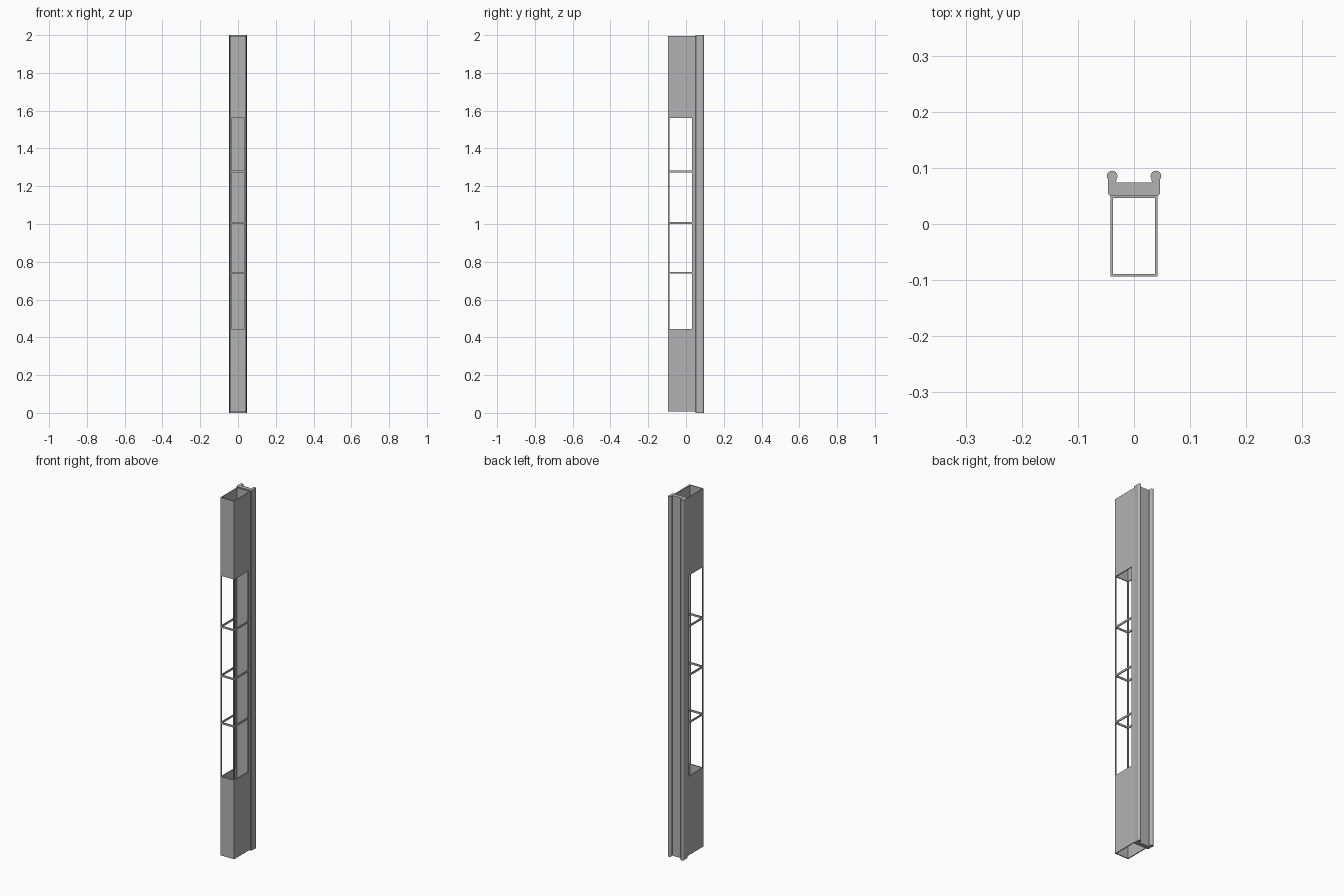
import bpy, bmesh
from math import sin, cos, radians

cube = bpy.data.objects.get("Cube")
if cube:
    bpy.data.objects.remove(cube, do_unlink=True)

metal = bpy.data.materials.new("grey metal")
metal.use_nodes = True
GREY = (0.45, 0.45, 0.45, 1)
metal.diffuse_color = GREY
metal.node_tree.nodes["Principled BSDF"].inputs["Base Color"].default_value = GREY

# Tube walls and window limits
X, FRONT, BACK, WALL = 0.042, -0.094, 0.051, 0.005
LOW, HIGH = 0.007, 1.995
WIN_LOW, WIN_HIGH, WIN_BACK = 0.445, 1.56, 0.032
POST = 0.007


def finish(name, bm):
    bmesh.ops.recalc_face_normals(bm, faces=bm.faces)
    mesh = bpy.data.meshes.new(name)
    bm.to_mesh(mesh)
    bm.free()
    mesh.materials.append(metal)
    obj = bpy.data.objects.new(name, mesh)
    bpy.context.collection.objects.link(obj)
    return obj


def add_box(bm, lo, hi):
    verts = bmesh.ops.create_cube(bm, size=1)["verts"]
    for v in verts:
        for i in range(3):
            v.co[i] = hi[i] if v.co[i] > 0 else lo[i]


def extrude_profile(name, points, low, high):
    bm = bmesh.new()
    face = bm.faces.new([bm.verts.new((x, y, low)) for x, y in points])
    top = bmesh.ops.extrude_face_region(bm, geom=[face])["geom"]
    for v in top:
        if isinstance(v, bmesh.types.BMVert):
            v.co.z = high
    return finish(name, bm)


def box_object(name, lo, hi):
    bm = bmesh.new()
    add_box(bm, lo, hi)
    return finish(name, bm)


# Hollow rectangular tube
tube = box_object("tube", (-X, FRONT, LOW), (X, BACK, HIGH))
bore = box_object("bore_cutter", (-X + WALL, FRONT + WALL, -1),
                  (X - WALL, BACK - WALL, 3))

# Windows through both sides and the front, separated by thin crossbars
levels = [WIN_LOW, 0.742, 1.005, 1.277, WIN_HIGH]
bar = 0.005
sides, fronts = bmesh.new(), bmesh.new()
for i in range(4):
    z0 = levels[i] + (bar if i > 0 else 0)
    z1 = levels[i + 1] - (bar if i < 3 else 0)
    add_box(sides, (-1, FRONT + POST, z0), (1, WIN_BACK, z1))
    add_box(fronts, (-X + POST, -1, z0), (X - POST, 0, z1))
cutters = [bore, finish("side_window_cutter", sides),
           finish("front_window_cutter", fronts)]
for cutter in cutters:
    cutter.hide_render = True
    cutter.hide_viewport = True
    cut = tube.modifiers.new(cutter.name, "BOOLEAN")
    cut.operation, cut.solver, cut.object = "DIFFERENCE", "EXACT", cutter

# Apply the cuts and drop the cutters
bpy.context.view_layer.update()
graph = bpy.context.evaluated_depsgraph_get()
mesh = bpy.data.meshes.new_from_object(tube.evaluated_get(graph))
tube.modifiers.clear()
tube.data = mesh
for cutter in cutters:
    bpy.data.objects.remove(cutter, do_unlink=True)

# Rear channel rail with a round bead along each lip
BEAD_X, BEAD_Y, BEAD_R = 0.039, 0.0855, 0.0095
half = [(0.043, BACK), (0.046, 0.054)]
for step in range(13):
    a = radians(-35 + step * 250 / 12)
    half.append((BEAD_X + BEAD_R * cos(a), BEAD_Y + BEAD_R * sin(a)))
half += [(0.032, 0.074)]
profile = half + [(-x, y) for x, y in reversed(half)]
rail = extrude_profile("rear_rail", profile, 0, 2)

bpy.ops.object.select_all(action="DESELECT")
rail.select_set(True)
bpy.context.view_layer.objects.active = rail
bpy.ops.object.shade_smooth_by_angle(angle=radians(30))
